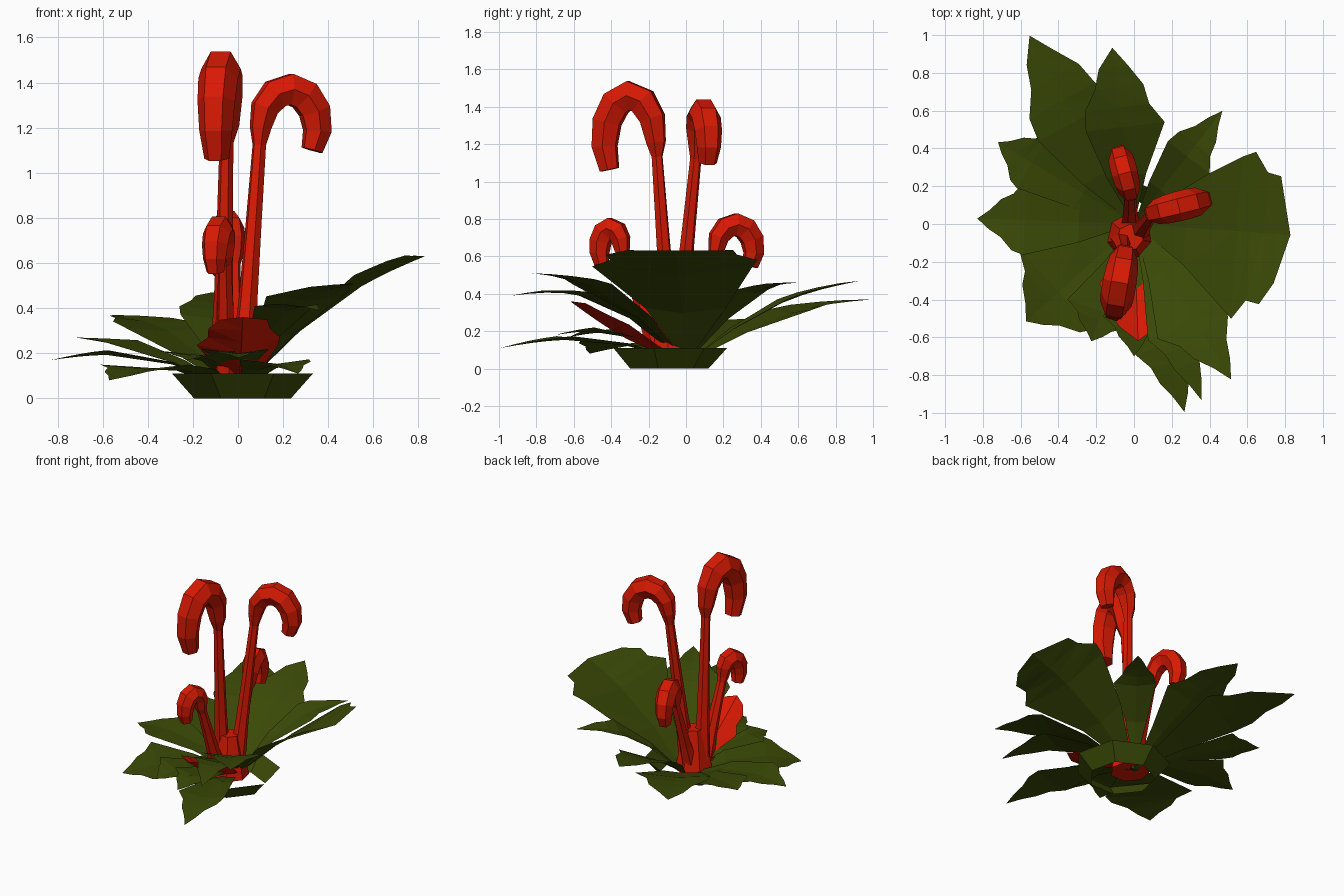
import bpy, bmesh, math
from mathutils import Matrix, Vector

cube = bpy.data.objects.get("Cube")
if cube:
    bpy.data.objects.remove(cube, do_unlink=True)


def material(name, colour):
    mat = bpy.data.materials.new(name)
    mat.use_nodes = True
    mat.diffuse_color = (*colour, 1)
    shader = mat.node_tree.nodes["Principled BSDF"]
    shader.inputs["Base Color"].default_value = (*colour, 1)
    return mat


green = material("leaf green", (.043, .067, .002))
red = material("flower red", (.68, .01, .001))


def finish(bm, name, mat):
    bmesh.ops.recalc_face_normals(bm, faces=bm.faces)
    mesh = bpy.data.meshes.new(name)
    bm.to_mesh(mesh)
    bm.free()
    mesh.materials.append(mat)
    bpy.context.collection.objects.link(bpy.data.objects.new(name, mesh))


def direction(heading):
    angle = math.radians(heading)
    return Vector((math.cos(angle), math.sin(angle), 0))


def leaf(name, heading, reach, height, half, shoulder=.6, power=1.0,
         lift=.08, fold=.02, mat=green):
    """Creased blade: widens to its shoulder, then narrows to the tip."""
    bm = bmesh.new()
    along = direction(heading)
    across = direction(heading + 90)
    foot = Vector((0, 0, .03))
    tip = along * reach + Vector((0, 0, height))
    start = bm.verts.new(foot)
    end = bm.verts.new(tip)
    stations = [shoulder / 2]
    stations += [shoulder + (1 - shoulder) * k / 4 for k in range(4)]
    rows = []
    for i, t in enumerate(stations):
        if t < shoulder:
            spread = t / shoulder
        else:
            spread = ((1 - t) / (1 - shoulder)) ** power
        middle = foot.lerp(tip, t)
        middle.z += lift * math.sin(math.pi * t)
        row = []
        for side in (-1, 0, 1):
            # Alternate edge points step in and out for a ragged outline
            ragged = 1 + .08 * side * (-1) ** i
            point = middle + across * side * half * spread * ragged
            point.z += fold * spread * abs(side)
            row.append(bm.verts.new(point))
        rows.append(row)
    for k in (0, 1):
        bm.faces.new((start, rows[0][k], rows[0][k + 1]))
        bm.faces.new((end, rows[-1][k + 1], rows[-1][k]))
        for low, high in zip(rows, rows[1:]):
            bm.faces.new((low[k], high[k], high[k + 1]))
            bm.faces.new((low[k], high[k + 1], low[k + 1]))
    finish(bm, name, mat)


def stalk(name, foot, neck, heading, span, rise, fat, sides=6):
    """Tapered stem that ends in a thick hook bending over towards heading."""
    foot, neck = Vector(foot), Vector(neck)
    along, across = direction(heading), direction(heading + 90)
    path = [(foot.lerp(neck, t), .06 - .03 * t ** .5) for t in (0, .3, .6, .93)]
    steps = 7
    for k in range(steps + 1):
        u = k / steps
        turn = math.pi * 1.2 * u
        bend = along * span / 2 * (1 - math.cos(turn))
        point = neck + bend + Vector((0, 0, rise * math.sin(turn)))
        path.append((point, fat * math.sin(math.pi * (.1 + .8 * u)) ** .4))
    bm = bmesh.new()
    rings = []
    for i, (point, radius) in enumerate(path):
        before = path[max(i - 1, 0)][0]
        after = path[min(i + 1, len(path) - 1)][0]
        tangent = (after - before).normalized()
        side = (across - tangent * across.dot(tangent)).normalized()
        normal = tangent.cross(side)
        ring = []
        for k in range(sides):
            a = math.tau * k / sides
            offset = side * math.cos(a) + normal * math.sin(a)
            ring.append(bm.verts.new(point + offset * radius))
        rings.append(ring)
    for low, high in zip(rings, rings[1:]):
        for k in range(sides):
            j = (k + 1) % sides
            bm.faces.new((low[k], low[j], high[j], high[k]))
    bm.faces.new(rings[0])
    bm.faces.new(rings[-1])
    finish(bm, name, red)


def drum(name, centre, bottom, top, depth, mat, closed):
    bm = bmesh.new()
    bmesh.ops.create_cone(bm, cap_ends=closed, segments=7, radius1=bottom, radius2=top,
                          depth=depth, matrix=Matrix.Translation(centre))
    finish(bm, name, mat)


# Raised leaves at the back and on the left
leaf("back_long_leaf", heading=119, reach=1.14, height=.37, half=.25, shoulder=.55,
     power=.8)
leaf("back_middle_leaf", heading=97, reach=.94, height=.47, half=.21, shoulder=.55,
     power=.7)
leaf("back_right_leaf", heading=149, reach=.84, height=.27, half=.17, shoulder=.75,
     lift=.04)
leaf("back_left_leaf", heading=52, reach=.76, height=.46, half=.14, lift=.12)
leaf("broad_left_leaf", heading=-4, reach=.83, height=.63, half=.43, shoulder=.66,
     power=.3, fold=.05)

# Raised leaves at the front
leaf("front_left_leaf", heading=-58, reach=.97, height=.51, half=.2, lift=.12)
leaf("front_narrow_leaf", heading=-69, reach=1, height=.39, half=.14, lift=.15)

# Low leaves spreading near the ground
leaf("low_right_leaf", heading=178, reach=.83, height=.17, half=.2, shoulder=.7)
leaf("low_front_right_leaf", heading=-138, reach=.77, height=.08, half=.29,
     shoulder=.7)
leaf("low_short_leaf", heading=-110, reach=.66, height=.17, half=.18, shoulder=.75)
leaf("low_middle_leaf", heading=-90, reach=.7, height=.18, half=.15, shoulder=.7)
leaf("low_front_leaf", heading=-75, reach=1.03, height=.11, half=.16, shoulder=.65)

# Flared dish under the leaves
drum("leaf_base", centre=(.02, -.1, .055), bottom=.22, top=.32, depth=.11, mat=green,
     closed=False)

# Red petal and the bulb where the stalks join
leaf("cup_petal", heading=-88, reach=.62, height=.36, half=.18, shoulder=.5,
     power=.4, lift=-.04, fold=.08, mat=red)
drum("flower_bulb", centre=(-.02, -.07, .2), bottom=.13, top=.07, depth=.3, mat=red,
     closed=True)

# Hooked flower stalks
stalk("tall_front_stalk", foot=(-.07, -.08, .1), neck=(-.05, -.16, 1.21),
      heading=-100, span=.28, rise=.25, fat=.09)
stalk("tall_left_stalk", foot=(.02, -.05, .1), neck=(.1, .06, 1.2),
      heading=14, span=.26, rise=.17, fat=.08)
stalk("short_back_stalk", foot=(-.02, -.02, .1), neck=(-.02, .16, .63),
      heading=105, span=.21, rise=.14, fat=.07)
stalk("short_front_stalk", foot=(-.05, -.15, .1), neck=(-.06, -.34, .63),
      heading=-110, span=.13, rise=.12, fat=.065)
